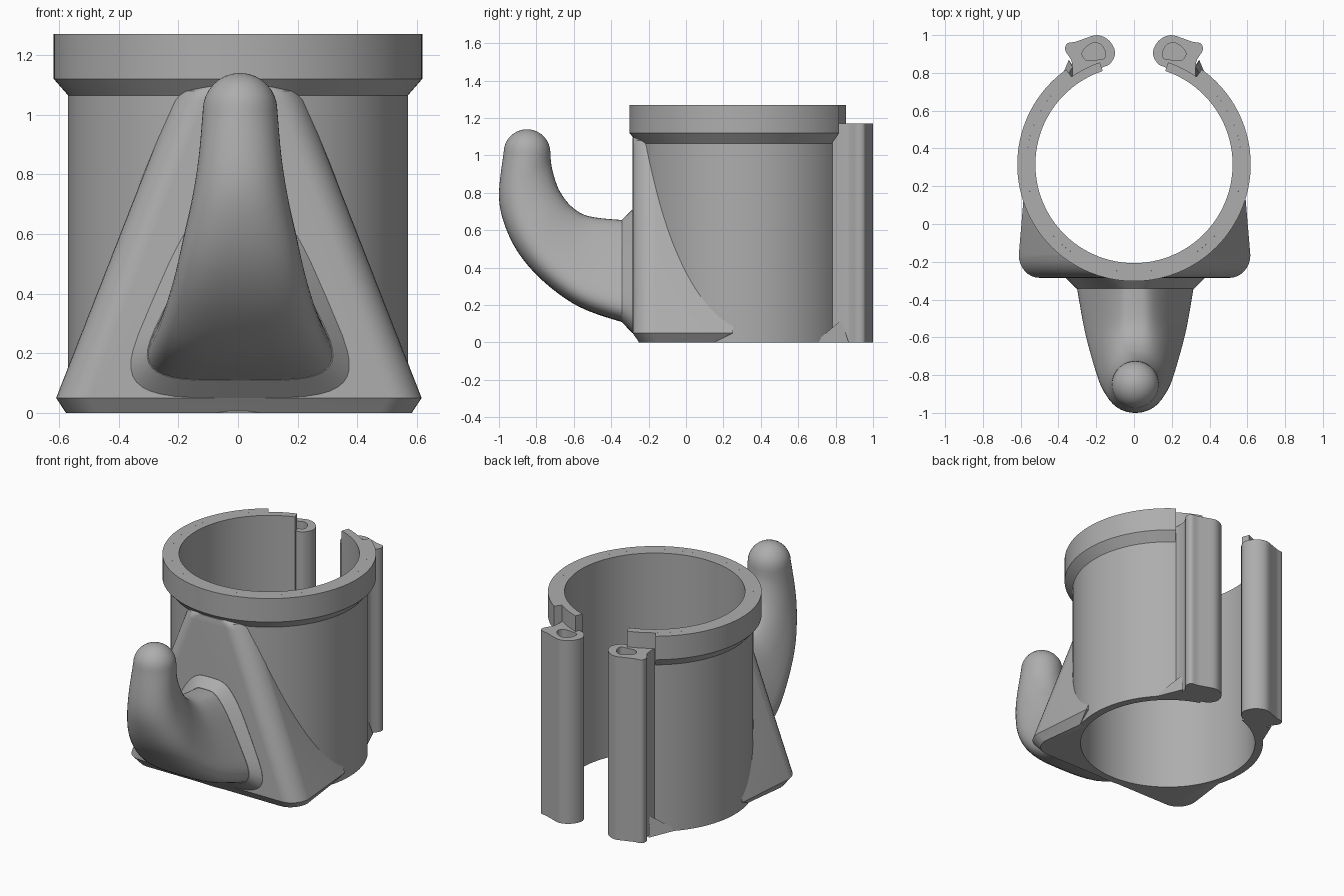
import bpy, bmesh, math
from mathutils import Vector

if "Cube" in bpy.data.objects:
    bpy.data.objects.remove(bpy.data.objects["Cube"])

CY = 0.315           # y of the cup axis
R_IN, R_OUT, R_COLLAR = 0.522, 0.57, 0.618

grey = bpy.data.materials.new("plain_grey")
grey.diffuse_color = (0.42, 0.42, 0.42, 1)
grey.use_nodes = True
grey.node_tree.nodes["Principled BSDF"].inputs["Base Color"].default_value = grey.diffuse_color


def finish(name, bm):
    bmesh.ops.recalc_face_normals(bm, faces=bm.faces)
    me = bpy.data.meshes.new(name)
    bm.to_mesh(me)
    bm.free()
    me.materials.append(grey)
    ob = bpy.data.objects.new(name, me)
    bpy.context.collection.objects.link(ob)
    return ob


def smooth(ob, angle=30):
    bpy.ops.object.select_all(action='DESELECT')
    ob.select_set(True)
    bpy.context.view_layer.objects.active = ob
    bpy.ops.object.shade_smooth_by_angle(angle=math.radians(angle))


def loft(name, rings):
    """Skin a list of closed rings with equal point counts and cap both ends."""
    bm = bmesh.new()
    rows = [[bm.verts.new(p) for p in ring] for ring in rings]
    for a, b in zip(rows, rows[1:]):
        for i in range(len(a)):
            j = (i + 1) % len(a)
            bm.faces.new((a[i], a[j], b[j], b[i]))
    bm.faces.new(rows[0])
    bm.faces.new(rows[-1])
    return finish(name, bm)


def arc_solid(name, profile, gap, n=96):
    """Revolve an (r, z) profile, leaving out +-gap degrees around +y."""
    rings = []
    for i in range(n + 1):
        a = math.radians(90 + gap + (360 - 2 * gap) * i / n)
        rings.append([(r * math.cos(a), CY + r * math.sin(a), z) for r, z in profile])
    return loft(name, rings)


def spline(pts, steps, closed=False):
    """Catmull-Rom through tuples of any length."""
    pts = [Vector(p) for p in pts]
    n, out = len(pts), []
    get = (lambda k: pts[k % n]) if closed else (lambda k: pts[max(0, min(n - 1, k))])
    for i in range(n if closed else n - 1):
        p0, p1, p2, p3 = (get(i + k) for k in (-1, 0, 1, 2))
        for s in range(steps):
            t = s / steps
            out.append(0.5 * (2 * p1 + (p2 - p0) * t + (2 * p0 - 5 * p1 + 4 * p2 - p3) * t ** 2
                              + (3 * p1 - p0 - 3 * p2 + p3) * t ** 3))
    return out if closed else out + [pts[-1]]


def cut(ob, cutter):
    cutter.hide_render = True
    cutter.hide_viewport = False
    m = ob.modifiers.new("cut", 'BOOLEAN')
    m.operation, m.solver, m.object = 'DIFFERENCE', 'EXACT', cutter
    bpy.ops.object.select_all(action='DESELECT')
    bpy.context.view_layer.objects.active = ob
    ob.select_set(True)
    bpy.ops.object.modifier_apply(modifier=m.name)
    bpy.data.objects.remove(cutter)


# Open cup wall and its collar
smooth(arc_solid("cup_wall", [(R_IN, 0), (R_OUT, 0), (R_OUT, 1.27), (R_IN, 1.27)], 18.5))
smooth(arc_solid("collar", [(R_OUT, 1.065), (R_COLLAR, 1.12), (R_COLLAR, 1.27), (R_OUT, 1.27)], 35.5))


# Tapered front bracket, bored out to fit the cup
def bracket_ring(z, w, front, back, rx=0.11, ry=0.12):
    half = [(w - 0.035, back)]
    for i in range(9):
        a = math.pi / 2 * i / 8
        half.append((w - rx + rx * math.cos(a), front + ry - ry * math.sin(a)))
    pts = half + [(-x, y) for x, y in reversed(half)]
    return [(x + 0.003, y, z) for x, y in pts]


bracket = loft("front_bracket", [
    bracket_ring(0, 0.58, -0.25, 0.15),
    bracket_ring(0.05, 0.613, -0.285, 0.25),
    bracket_ring(1.05, 0.222, -0.285, 0.25),
    bracket_ring(1.08, 0.20, -0.285, 0.25),
    bracket_ring(1.095, 0.16, -0.285, 0.25)])
bore = loft("bore_cutter", [[(0.535 * math.cos(a), CY + 0.535 * math.sin(a), z)
                             for a in [math.tau * i / 96 for i in range(96)]] for z in (-0.1, 1.4)])
cut(bracket, bore)
smooth(bracket)


# Hook: rounded trapezoid sections running from inner edge to outer edge
def hook_ring(iy, iz, oy, oz, wi, wo, e, n=48):
    ring = []
    for k in range(n):
        a = math.tau * k / n
        u = math.copysign(abs(math.cos(a)) ** e, math.cos(a))
        v = math.copysign(abs(math.sin(a)) ** e, math.sin(a))
        t = (u + 1) / 2
        ring.append((0.007 + v * (wi + (wo - wi) * t), iy + (oy - iy) * t, iz + (oz - iz) * t))
    return ring


stations = [
    (-0.28, 0.655, -0.28, 0.10, 0.10, 0.38, 0.5),
    (-0.345, 0.655, -0.345, 0.11, 0.10, 0.37, 0.5),
    (-0.52, 0.675, -0.57, 0.19, 0.11, 0.325, 0.55),
    (-0.61, 0.725, -0.755, 0.32, 0.12, 0.275, 0.65),
    (-0.67, 0.80, -0.89, 0.47, 0.125, 0.23, 0.75),
    (-0.70, 0.87, -0.97, 0.63, 0.125, 0.185, 0.85),
    (-0.72, 0.95, -1.0, 0.79, 0.125, 0.15, 0.95),
    (-0.725, 1.015, -0.975, 1.015, 0.125, 0.125, 1.0)]
rings = [hook_ring(*s) for s in spline(stations, 5)]
for i in range(1, 9):      # rounded tip
    a = math.pi / 2 * i / 8.15
    r, z = 0.125 * math.cos(a), 1.015 + 0.125 * math.sin(a)
    rings.append(hook_ring(-0.85 + r, z, -0.85 - r, z, r, r, 1))
smooth(loft("hook", rings), 40)

# Chamfered flange where the hook meets the bracket
smooth(loft("hook_flange", [
    hook_ring(-0.27, 0.71, -0.27, 0.05, 0.15, 0.435, 0.5),
    hook_ring(-0.287, 0.71, -0.287, 0.05, 0.15, 0.435, 0.5),
    hook_ring(-0.342, 0.657, -0.342, 0.108, 0.10, 0.375, 0.5)]))

# Rear clip rails with a pocket, one each side of the gap
OUTLINE = [(.165, .83), (.125, .85), (.10, .90), (.115, .95), (.15, .985), (.20, 1.0), (.26, .982),
           (.31, .965), (.355, .955), (.364, .92), (.343, .885), (.33, .86), (.325, .81),
           (.32, .765), (.25, .80)]
POCKET = [(.15, .90), (.17, .945), (.21, .96), (.25, .94), (.275, .905), (.26, .872),
          (.23, .866), (.19, .87), (.16, .875)]


def prism(name, pts, side, z0, z1):
    return loft(name, [[(side * p[0], p[1], z) for p in spline(pts, 4, True)] for z in (z0, z1)])


for side, label in ((-1, "left"), (1, "right")):
    rail = prism(label + "_clip_rail", OUTLINE, side, 0, 1.17)
    cut(rail, prism("pocket_cutter", POCKET, side, 0.1, 1.3))
    smooth(rail)
    # Small gusset at the foot of the rail
    bm = bmesh.new()
    a, b, c, d = [bm.verts.new((side * x, y, z)) for x, y, z in
                  ((.42, .69, 0), (.29, .78, 0), (.345, .87, 0), (.325, .83, .12))]
    for f in ((a, b, c), (a, b, d), (b, c, d), (c, a, d)):
        bm.faces.new(f)
    finish(label + "_gusset", bm)
